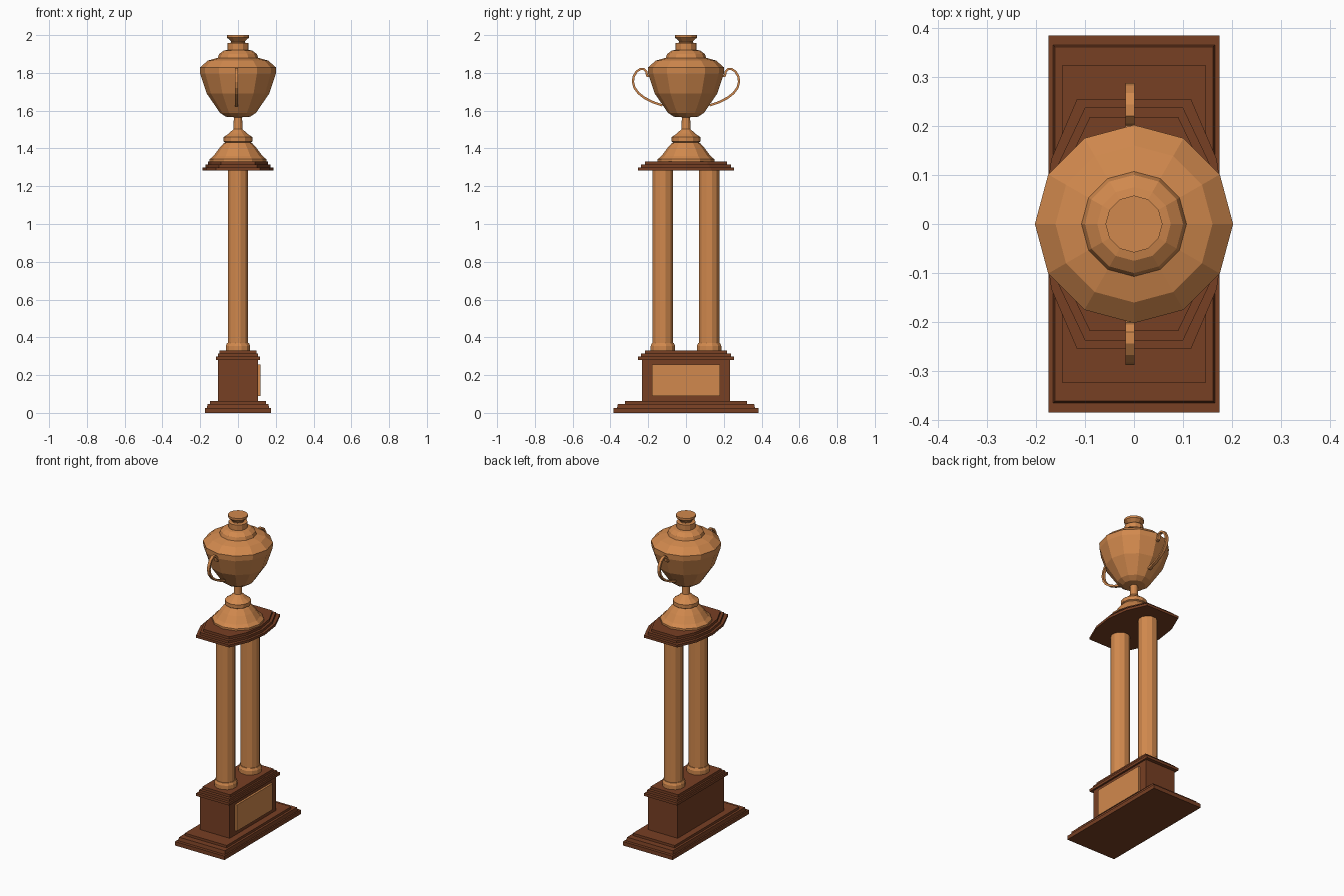
import bpy, bmesh, math

if "Cube" in bpy.data.objects:
    bpy.data.objects.remove(bpy.data.objects["Cube"])


def material(name, col):
    m = bpy.data.materials.new(name)
    m.diffuse_color = (*col, 1)
    m.use_nodes = True
    m.node_tree.nodes["Principled BSDF"].inputs["Base Color"].default_value = m.diffuse_color
    return m


WOOD = material("dark wood", (0.185, 0.05, 0.017))
GOLD = material("warm gold", (0.64, 0.25, 0.075))


def finish(name, bm, mat):
    bmesh.ops.recalc_face_normals(bm, faces=bm.faces)
    me = bpy.data.meshes.new(name)
    bm.to_mesh(me)
    bm.free()
    me.materials.append(mat)
    ob = bpy.data.objects.new(name, me)
    bpy.context.collection.objects.link(ob)
    return ob


def loft(name, rings, mat):
    """Skin between equal-length rings of points, capped at both ends."""
    bm = bmesh.new()
    vs = [[bm.verts.new(p) for p in r] for r in rings]
    n = len(vs[0])
    for a, b in zip(vs, vs[1:]):
        for i in range(n):
            j = (i + 1) % n
            bm.faces.new((a[i], a[j], b[j], b[i]))
    bm.faces.new(vs[0])
    bm.faces.new(vs[-1])
    return finish(name, bm, mat)


def slab(name, x, y, z0, z1, mat, taper=0.0):
    def ring(x, y, z):
        return [(x, y, z), (-x, y, z), (-x, -y, z), (x, -y, z)]
    return loft(name, [ring(x, y, z0), ring(x - taper, y - taper, z1)], mat)


def lathe(name, profile, mat, sides=12, turn=0.0, cy=0.0):
    rings = [[(r * math.cos(turn + 2 * math.pi * i / sides),
               cy + r * math.sin(turn + 2 * math.pi * i / sides), z)
              for i in range(sides)] for r, z in profile]
    return loft(name, rings, mat)


# Stepped plinth
slab("plinth_lower", 0.174, 0.384, 0, 0.025, WOOD)
slab("plinth_middle", 0.165, 0.365, 0.025, 0.047, WOOD, 0.004)
slab("plinth_upper", 0.147, 0.323, 0.047, 0.062, WOOD)

# Pedestal box with stepped top and plaque
slab("pedestal", 0.105, 0.233, 0.062, 0.282, WOOD)
for i, (x, y) in enumerate([(0.116, 0.255), (0.107, 0.237), (0.097, 0.218)]):
    slab(f"pedestal_step_{i + 1}", x, y, 0.281 + i * 0.0163, 0.2975 + i * 0.0163, WOOD)
plaque = slab("plaque", 0.008, 0.179, 0.09, 0.256, GOLD)
plaque.location.x = 0.11

# Two columns on low bases
for side, cy in (("left", -0.122), ("right", 0.122)):
    lathe(f"column_base_{side}", [(0.067, 0.329), (0.067, 0.355), (0.06, 0.37)],
          GOLD, 12, math.pi / 12, cy)
    lathe(f"column_{side}", [(0.056, 0.369), (0.056, 1.287)], GOLD, 12, math.pi / 12, cy)

# Upper platform with bowed long sides
for i, (e, y, w) in enumerate([(0.116, 0.255, 0.187), (0.1, 0.237, 0.173), (0.09, 0.218, 0.158)]):
    m = e + (w - e) * 0.74
    half = [(e, -y), (m, -y * 0.52), (w, 0), (m, y * 0.52), (e, y)]
    outline = half + [(-a, -b) for a, b in half]
    z = 1.284 + i * 0.0155
    loft(f"platform_step_{i + 1}",
         [[(a, b, h) for a, b in outline] for h in (z, z + 0.0157)], WOOD)

# Cup: foot, stem, bowl and lid in one turned profile
lathe("cup", [
    (0.15, 1.33), (0.15, 1.343), (0.13, 1.36), (0.1, 1.4), (0.075, 1.428),
    (0.067, 1.432), (0.076, 1.437), (0.076, 1.46), (0.05, 1.478), (0.024, 1.502),
    (0.022, 1.565), (0.065, 1.568), (0.095, 1.588), (0.165, 1.69), (0.2, 1.795),
    (0.202, 1.828), (0.16, 1.865), (0.107, 1.88), (0.1, 1.9), (0.075, 1.918),
    (0.055, 1.922), (0.055, 1.957), (0.036, 1.96), (0.036, 1.966), (0.055, 1.984),
    (0.058, 1.987), (0.058, 2.0)], GOLD)

# Curved strap handles, one on each side
PATH = [(0.195, 1.783), (0.206, 1.784), (0.21, 1.806), (0.223, 1.82), (0.242, 1.82),
        (0.262, 1.807), (0.277, 1.78), (0.281, 1.753), (0.273, 1.722), (0.252, 1.693),
        (0.222, 1.669), (0.175, 1.645), (0.125, 1.628)]
for name, s in (("handle_left", -1), ("handle_right", 1)):
    rings = []
    for i, (y, z) in enumerate(PATH):
        a, b = PATH[max(i - 1, 0)], PATH[min(i + 1, len(PATH) - 1)]
        dy, dz = b[0] - a[0], b[1] - a[1]
        k = 0.006 / math.hypot(dy, dz)
        ny, nz = -dz * k, dy * k
        rings.append([(-0.017, s * (y + ny), z + nz), (0.001, s * (y + ny), z + nz),
                      (0.001, s * (y - ny), z - nz), (-0.017, s * (y - ny), z - nz)])
    loft(name, rings, GOLD)
